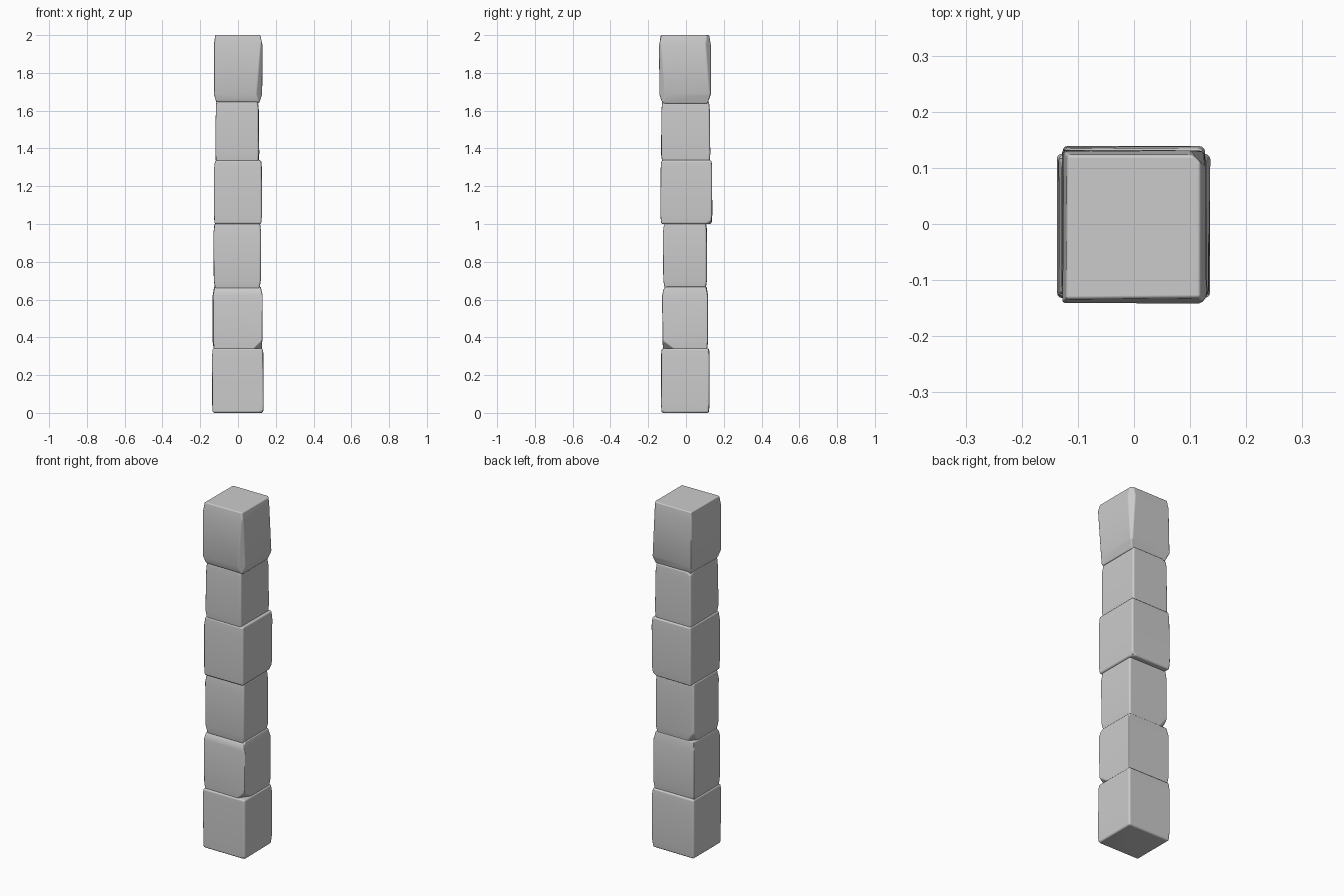
import bpy, bmesh, random
from mathutils import Vector

if "Cube" in bpy.data.objects:
    bpy.data.objects.remove(bpy.data.objects["Cube"])

random.seed(4)


def stone(name, z0, z1, x, y, inset0, inset1, bevel, chips=()):
    """Hewn block: ranges x, y; bottom/top drawn in a little; chips slice corners off."""
    bm = bmesh.new()
    bmesh.ops.create_cube(bm, size=2)
    # middle rings let the ends draw in while the faces stay upright
    for h in (-0.72, 0.72):
        bmesh.ops.bisect_plane(bm, geom=bm.verts[:] + bm.edges[:] + bm.faces[:],
                               plane_co=(0, 0, h), plane_no=(0, 0, 1))
    cx, cy = sum(x) / 2, sum(y) / 2
    hx, hy = (x[1] - x[0]) / 2, (y[1] - y[0]) / 2
    for v in bm.verts:
        inset = inset0 if v.co.z < -0.9 else inset1 if v.co.z > 0.9 else 0
        j = inset + random.uniform(0, 0.004)
        v.co = Vector((cx + v.co.x * (hx - j), cy + v.co.y * (hy - j),
                       z0 + (v.co.z + 1) / 2 * (z1 - z0)))
    # chipped corners and edges
    for co, no in chips:
        bmesh.ops.bisect_plane(bm, geom=bm.verts[:] + bm.edges[:] + bm.faces[:],
                               plane_co=co, plane_no=no, clear_outer=True)
        bmesh.ops.holes_fill(bm, edges=[e for e in bm.edges if e.is_boundary], sides=0)
    bmesh.ops.recalc_face_normals(bm, faces=bm.faces[:])
    me = bpy.data.meshes.new(name)
    bm.to_mesh(me)
    bm.free()
    ob = bpy.data.objects.new(name, me)
    bpy.context.collection.objects.link(ob)
    for p in me.polygons:
        p.use_smooth = True
    # worn rounded edges
    mod = ob.modifiers.new("worn_edges", 'BEVEL')
    mod.width = bevel
    mod.segments = 3
    mod.limit_method = 'ANGLE'
    mod.angle_limit = 0.6
    mod.harden_normals = True
    return ob


# stacked stones, bottom to top
stone("base_stone", 0.0, 0.342, (-0.138, 0.137), (-0.133, 0.126), 0.003, 0.003, 0.012,
      [((0.135, -0.133, 0.012), (0.45, -0.5, -1))])
stone("second_stone", 0.332, 0.668, (-0.135, 0.131), (-0.127, 0.118), 0.004, 0.008, 0.014,
      [((0.085, -0.127, 0.345), (0.7, -0.5, -0.75)),
       ((0, -0.127, 0.645), (0, -0.75, 0.7))])
stone("third_stone", 0.655, 1.004, (-0.130, 0.123), (-0.122, 0.113), 0.006, 0.004, 0.015,
      [((-0.12, 0.113, 0.71), (-0.7, 0.6, -0.6))])
stone("fourth_stone", 1.0, 1.338, (-0.128, 0.128), (-0.136, 0.140), 0.003, 0.004, 0.012,
      [((0.122, 0.135, 1.02), (0.6, 0.6, -0.8))])
stone("fifth_stone", 1.328, 1.65, (-0.121, 0.113), (-0.133, 0.129), 0.003, 0.006, 0.016,
      [((-0.121, 0.122, 1.63), (-0.5, 0.4, 0.8))])
stone("top_stone", 1.638, 2.0, (-0.129, 0.129), (-0.142, 0.133), 0.016, 0.007, 0.018,
      [((0.118, -0.13, 1.8), (0.75, -0.7, -0.06)),
       ((0, -0.13, 1.65), (0, -0.6, -0.8)),
       ((0.119, 0.124, 1.8), (0.7, 0.7, 0.05))])
